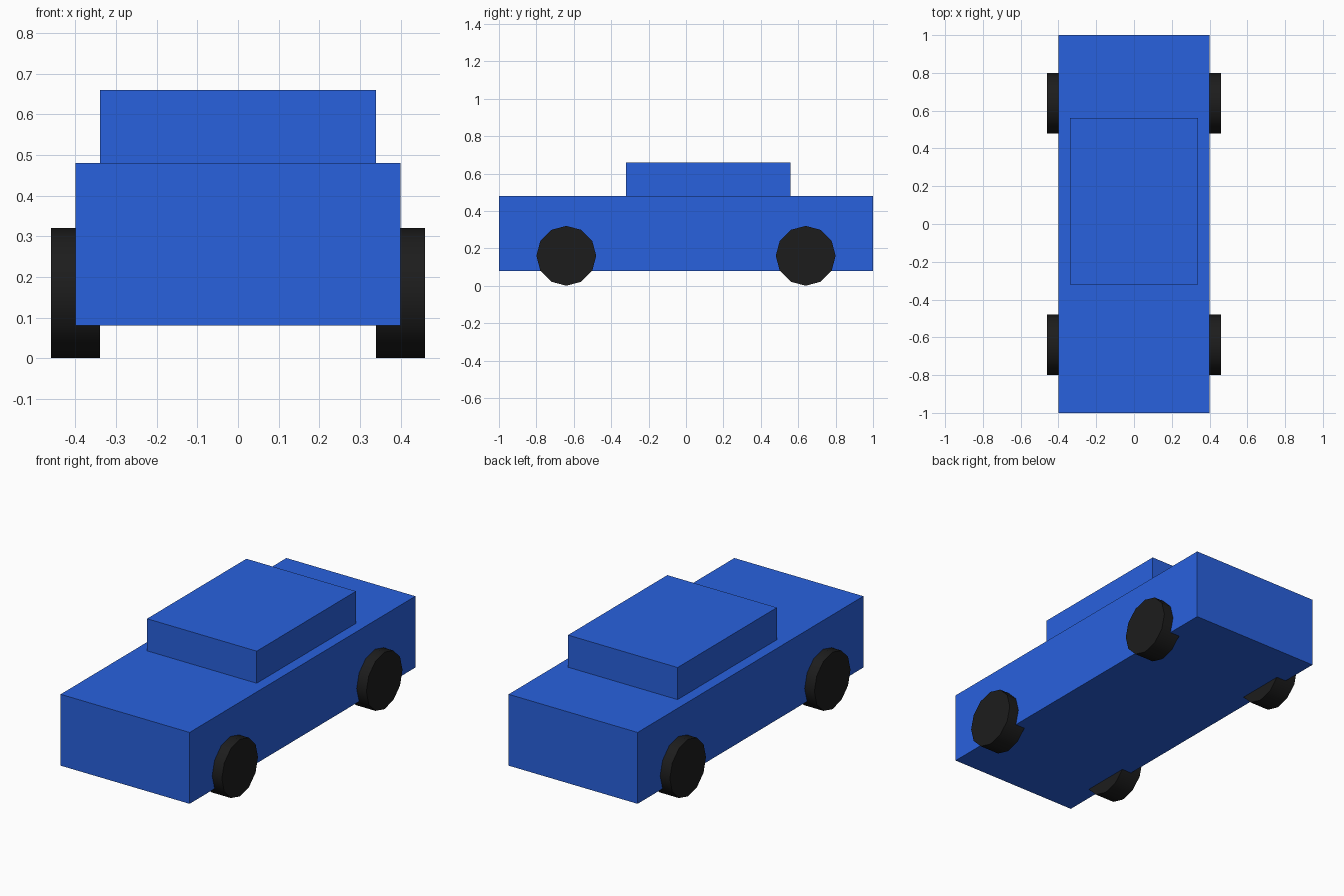
import bpy
import math

if "Cube" in bpy.data.objects:
    bpy.data.objects.remove(bpy.data.objects["Cube"])


def material(name, color):
    mat = bpy.data.materials.new(name)
    mat.diffuse_color = (*color, 1)
    mat.use_nodes = True
    mat.node_tree.nodes["Principled BSDF"].inputs["Base Color"].default_value = mat.diffuse_color
    return mat


blue = material("blue_paint", (0.022, 0.12, 0.73))
black = material("black_rubber", (0.012, 0.012, 0.012))


def box(name, lo, hi, mat):
    center = [(a + b) / 2 for a, b in zip(lo, hi)]
    bpy.ops.mesh.primitive_cube_add(size=1, location=center)
    obj = bpy.context.object
    obj.name = name
    obj.scale = [b - a for a, b in zip(lo, hi)]
    bpy.ops.object.transform_apply(location=False, rotation=False, scale=True)
    obj.data.materials.append(mat)


def wheel(name, x, y):
    bpy.ops.mesh.primitive_cylinder_add(vertices=12, radius=0.16, depth=0.12,
                                        location=(x, y, 0.16),
                                        rotation=(0, math.pi / 2, 0))
    obj = bpy.context.object
    obj.name = name
    obj.data.materials.append(black)
    bpy.ops.object.shade_smooth_by_angle(angle=math.radians(40))


# Body and cabin
box("body", (-0.4, -1, 0.08), (0.4, 1, 0.48), blue)
box("cabin", (-0.34, -0.32, 0.48), (0.34, 0.56, 0.66), blue)

# Four wheels, partly sunk into the body
for side, x in (("left", -0.4), ("right", 0.4)):
    for end, y in (("front", -0.64), ("rear", 0.64)):
        wheel(f"{end}_{side}_wheel", x, y)
